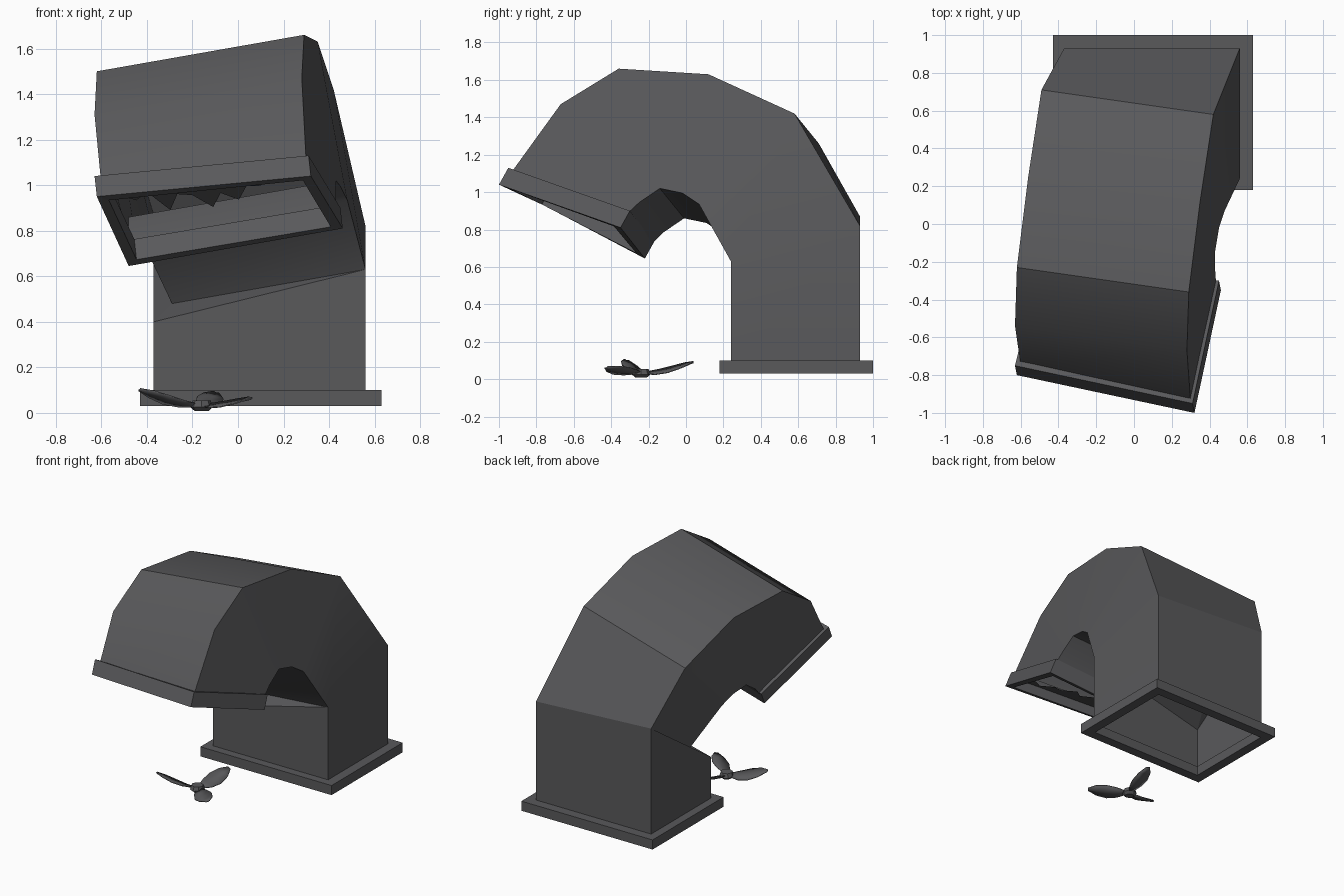
import bpy, bmesh, math
from mathutils import Vector, Matrix

if "Cube" in bpy.data.objects:
    bpy.data.objects.remove(bpy.data.objects["Cube"])

metal = bpy.data.materials.new("dark grey metal")
metal.diffuse_color = (0.1, 0.1, 0.105, 1)
metal.use_nodes = True
metal.node_tree.nodes["Principled BSDF"].inputs["Base Color"].default_value = metal.diffuse_color


def make(name, verts, faces, smooth=False, recalc=True):
    me = bpy.data.meshes.new(name)
    bm = bmesh.new()
    vs = [bm.verts.new(v) for v in verts]
    for f in faces:
        bm.faces.new([vs[i] for i in f])
    if recalc:
        bmesh.ops.recalc_face_normals(bm, faces=bm.faces)
    bm.to_mesh(me)
    bm.free()
    me.materials.append(metal)
    ob = bpy.data.objects.new(name, me)
    bpy.context.collection.objects.link(ob)
    if smooth:
        bpy.ops.object.select_all(action='DESELECT')
        ob.select_set(True)
        bpy.context.view_layer.objects.active = ob
        bpy.ops.object.shade_smooth_by_angle(angle=math.radians(30))
    return ob


def frame(name, corners, up, inset):
    """Four-sided hollow rim: outer corners, height vector, inset fraction."""
    c = [Vector(p) for p in corners]
    n = len(c)
    inner = []
    for i in range(n):
        a = (c[i - 1] - c[i]).normalized()
        b = (c[(i + 1) % n] - c[i]).normalized()
        inner.append(c[i] + (a + b) * inset)
    up = Vector(up)
    verts = c + inner + [p + up for p in c] + [p + up for p in inner]
    faces = []
    for i in range(n):
        j = (i + 1) % n
        faces += [(i, j, 4 + j, 4 + i), (8 + i, 8 + j, 12 + j, 12 + i),
                  (i, j, 8 + j, 8 + i), (4 + i, 4 + j, 12 + j, 12 + i)]
    return make(name, verts, faces)


# bent duct: outer and inner bend paths on the right side, shifted for the left
outer = [(.42, .58, 1.42), (.35, .12, 1.63), (.29, -.36, 1.66), (.28, -.67, 1.47)]
inner = [(.48, .07, .935), (.45, -.02, .995), (.43, -.14, 1.02), (.43, -.25, .945)]
shift = Vector((-.91, .13, -.16))
rings = [
    [(.56, .93, .05), (-.37, .93, .05), (-.37, .24, .05), (.56, .24, .05)],
    [(.56, .93, .82), (-.37, .93, .87), (-.37, .24, .40), (.56, .24, .63)],
]
for o, i in zip(outer, inner):
    rings.append([o, Vector(o) + shift, Vector(i) + shift, i])
rings.append([(.30, -.945, 1.09), (-.60, -.745, 1.0), (-.465, -.19, .715), (.435, -.32, .88)])
verts = [p for r in rings for p in r]
dent = len(verts)
verts.append((-.29, .40, .48))          # crumpled spot on the left of the bend
faces = []
for r in range(len(rings) - 1):
    for k in range(4):
        a, b = r * 4 + k, r * 4 + (k + 1) % 4
        loop = [a, b, b + 4, a + 4]
        if r == 1 and k == 1:
            faces += [(a, b, dent), (a, dent, a + 4), (a + 4, dent, b + 4)]
        elif r == 1 and k == 2:
            faces += [(a, b, dent), (b, b + 4, dent), (b + 4, a + 4, dent)]
        else:
            faces.append(loop)
make("bent_duct", verts, faces, smooth=True)

# base flange and mouth flange
frame("base_flange", [(.63, 1, .03), (-.43, 1, .03), (-.43, .18, .03), (.63, .18, .03)],
      (0, 0, .07), .07)
mouth = [Vector(p) for p in
         [(.32, -1, 1.04), (-.62, -.80, .95), (-.48, -.22, .645), (.46, -.35, .81)]]
frame("mouth_flange", mouth, (-.01, .05, .09), .045)

# torn sheet with jagged teeth, hanging inside the mouth from its front edge
rf, lf, lb, rb = [p + Vector((0, .04, .05)) for p in mouth]
teeth = [.12, .22, .12, .42, .2, .24, .46, .26, .4, .2, .22, .06, .16, .03]
sheet = []
for i, t in enumerate(teeth):
    s = .08 + .84 * i / (len(teeth) - 1)
    top, low = lf.lerp(rf, s), lb.lerp(rb, s)
    sheet += [top.lerp(low, .04), top.lerp(low, .05 + t)]
make("torn_sheet", sheet, [(2 * i, 2 * i + 2, 2 * i + 3, 2 * i + 1)
                           for i in range(len(teeth) - 1)])

# loose propeller lying on the ground: hub and three twisted leaf blades
hub_at = Vector((-.16, -.24, .03))
n = 8
hub = [hub_at + Vector((r * math.cos(2 * math.pi * i / n), r * math.sin(2 * math.pi * i / n), z))
       for r, z in ((.03, -.022), (.05, -.005), (.04, .025)) for i in range(n)]
hf = [tuple(range(n)), tuple(range(2 * n, 3 * n))]
for b in (0, n):
    hf += [(b + i, b + (i + 1) % n, b + n + (i + 1) % n, b + n + i) for i in range(n)]
make("propeller_hub", hub, hf)

sections = [(.03, .02, 0), (.09, .045, .005), (.16, .058, .02), (.23, .045, .042), (.285, .012, .06)]
for k, (deg, lift) in enumerate(((196, 1.15), (77, .95), (-41, .5))):
    rot = Matrix.Rotation(math.radians(deg), 4, 'Z')
    bv = []
    for r, w, z in sections:
        for side in (1, 0, -1):
            p = Vector((r, side * w, z * lift + .004 + .3 * side * w - (.004 if side == 0 else 0)))
            p = rot @ p + hub_at
            p.z = max(p.z, .002)
            bv.append(p)
    bf = [(3 * i + j, 3 * i + j + 1, 3 * i + j + 4, 3 * i + j + 3)
          for i in range(len(sections) - 1) for j in (0, 1)]
    blade = make(f"propeller_blade_{k + 1}", bv, bf, smooth=True)
    m = blade.modifiers.new("thickness", 'SOLIDIFY')
    m.thickness = .006
    m.offset = 0
